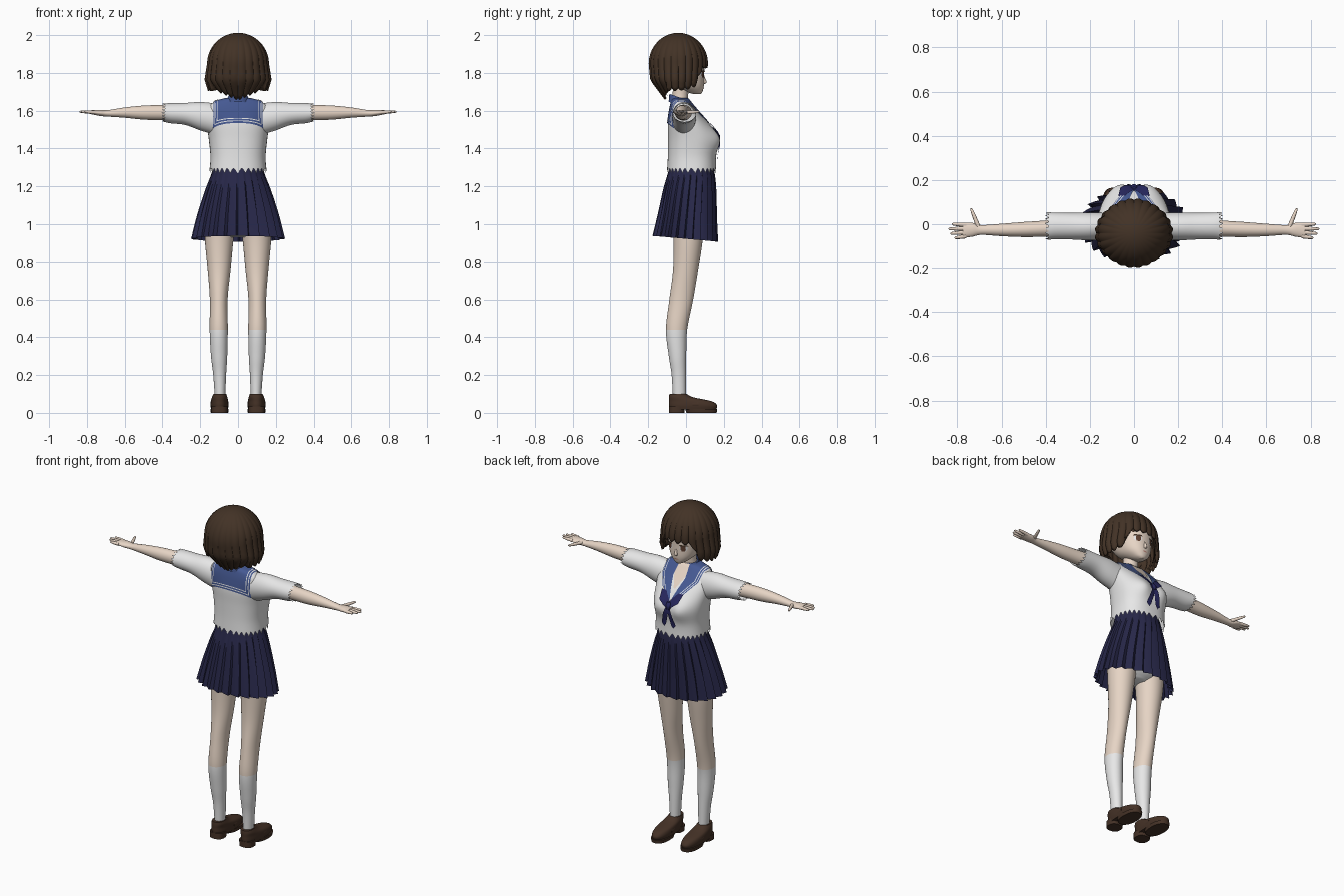
import bpy, bmesh, math
from mathutils import Vector
from mathutils.bvhtree import BVHTree

cube = bpy.data.objects.get("Cube")
if cube:
    bpy.data.objects.remove(cube, do_unlink=True)


def material(name, r, g, b):
    m = bpy.data.materials.new(name)
    m.use_nodes = True
    m.diffuse_color = (r, g, b, 1)
    bsdf = m.node_tree.nodes["Principled BSDF"]
    bsdf.inputs["Base Color"].default_value = (r, g, b, 1)
    bsdf.inputs["Roughness"].default_value = 0.7
    return m


SKIN = material("skin", 0.84, 0.70, 0.59)
WHITE = material("white cloth", 0.82, 0.82, 0.82)
NAVY = material("navy skirt", 0.02, 0.02, 0.065)
BLUE = material("blue collar", 0.06, 0.10, 0.29)
SCARF = material("dark blue scarf", 0.02, 0.02, 0.11)
HAIR = material("brown hair", 0.055, 0.032, 0.019)
LEATHER = material("brown leather", 0.06, 0.032, 0.02)
IRIS = material("brown iris", 0.11, 0.05, 0.03)
LIP = material("lip", 0.55, 0.28, 0.23)


def grid(name, nu, nv, point, mats, closed=True, caps=(False, False), mirror=False, rule=None, thick=0):
    """Surface of nu by nv points; point(i, j) may be None to leave a hole."""
    bm = bmesh.new()
    rows = []
    for i in range(nu):
        pts = [point(i, j) for j in range(nv)]
        rows.append([bm.verts.new(p) if p is not None else None for p in pts])
    for i in range(nu - 1):
        for j in range(nv if closed else nv - 1):
            k = (j + 1) % nv
            quad = (rows[i][j], rows[i][k], rows[i + 1][k], rows[i + 1][j])
            if None not in quad:
                bm.faces.new(quad)
    for end, row in zip(caps, (rows[0], rows[-1])):
        if end:
            bm.faces.new(row)
    bmesh.ops.recalc_face_normals(bm, faces=bm.faces)
    if rule:
        for f in bm.faces:
            f.material_index = rule(f.calc_center_median())
    me = bpy.data.meshes.new(name)
    bm.to_mesh(me)
    bm.free()
    for m in mats:
        me.materials.append(m)
    me.shade_smooth()
    me.set_sharp_from_angle(angle=0.8)
    ob = bpy.data.objects.new(name, me)
    bpy.context.collection.objects.link(ob)
    if thick:
        mod = ob.modifiers.new("thickness", "SOLIDIFY")
        mod.thickness, mod.offset = thick, -1
    if mirror:
        ob.modifiers.new("mirror", "MIRROR")
    return ob


def spline(rings, steps):
    """Smooth interpolation through the given rings."""
    out = []
    for i in range(len(rings) - 1):
        a, b, c, d = (rings[max(0, min(len(rings) - 1, i + o))] for o in (-1, 0, 1, 2))
        for s in range(steps):
            t = s / steps
            out.append([q + t / 2 * (r - p + t * (2 * p - 5 * q + 4 * r - w + t * (3 * (q - r) + w - p)))
                        for p, q, r, w in zip(a, b, c, d)])
    return out + [list(rings[-1])]


def loft(name, rings, mats, axis="Z", n=32, steps=5, power=2.0, deform=None, caps=(True, True), **kw):
    """Rings are (position, centre 1, centre 2, radius 1, radius 2) along an axis."""
    fine = spline(rings, steps)

    def point(i, j):
        pos, c1, c2, r1, r2 = fine[i]
        a = 2 * math.pi * j / n
        c, s = math.cos(a), math.sin(a)
        u = c1 + r1 * math.copysign(abs(c) ** (2 / power), c)
        v = c2 + r2 * math.copysign(abs(s) ** (2 / power), s)
        p = Vector({"Z": (u, v, pos), "X": (pos, u, v), "Y": (u, pos, v)}[axis])
        return deform(p, i / (len(fine) - 1), j) if deform else p

    return grid(name, len(fine), n, point, mats, caps=caps, **kw)


def tree_of(ob):
    me = ob.data
    return BVHTree.FromPolygons([v.co for v in me.vertices], [p.vertices for p in me.polygons])


def patch(name, tree, mat, rows, k=0.0, side=1, off=0.004, mirror=False, nu=6, nv=16):
    """Thin sheet laid on a surface. Rows are (height, x start, x end); k tilts the projection."""
    fine = [[p + (q - p) * s / nu for p, q in zip(a, b)] for a, b in zip(rows, rows[1:]) for s in range(nu)]
    fine.append(rows[-1])
    ray = Vector((0, -side, -k)).normalized()

    def point(i, j):
        h, x0, x1 = fine[i]
        hit, normal, _, _ = tree.ray_cast(Vector((x0 + (x1 - x0) * j / (nv - 1), side, h + k)), ray)
        if hit is None:
            return None
        return hit + normal * (off if normal.dot(ray) < 0 else -off)

    return grid(name, len(fine), nv, point, [mat], closed=False, mirror=mirror)


# Legs with socks
loft("leg_with_sock", [(.07, .095, -.035, .027, .034), (.2, .097, -.038, .034, .038), (.3, .1, -.045, .043, .046),
     (.44, .102, -.05, .048, .056), (.6, .102, -.025, .047, .063), (.75, .1, -.003, .06, .066),
     (.9, .1, .01, .074, .076), (1.02, .095, .012, .085, .085)],
     [SKIN, WHITE], mirror=True, rule=lambda c: 1 if c.z < .44 else 0)
loft("underwear", [(.93, 0, .01, .06, .05), (.98, 0, .01, .15, .1), (1.1, 0, .01, .155, .11),
     (1.25, 0, .02, .12, .1)], [WHITE])

# Loafers
loft("shoe_upper", [(.018, .098, .037, .044, .122), (.04, .098, .037, .048, .127), (.062, .098, .022, .046, .112),
     (.082, .097, -.025, .041, .065), (.1, .096, -.042, .034, .046)], [LEATHER], power=2.3, mirror=True)
loft("shoe_heel", [(0, .098, -.05, .042, .041), (.035, .098, -.048, .044, .042)], [LEATHER], steps=1, power=2.5, mirror=True)
loft("shoe_sole", [(0, .098, .082, .046, .08), (.02, .098, .08, .049, .085)], [LEATHER], steps=1, power=2.3, mirror=True)
loft("shoe_strap", [(.035, .098, .045, .049, .034), (.065, .098, .045, .049, .029)], [LEATHER], axis="Y", steps=1, mirror=True)

# Pleated skirt
PLEATS = 24


def pleat(p, t, j):
    r = 1 + .11 * t * ((j % 6) / 5 - .5)
    return Vector((p.x * r, .01 + (p.y - .01) * r, p.z - .09 * t * (p.y - .01)))


loft("pleated_skirt", [(1.33, 0, .025, .128, .108), (1.27, 0, .028, .138, .122), (1.18, 0, .02, .17, .137),
     (1.05, 0, .008, .208, .15), (.922, 0, -.003, .236, .165)], [NAVY], n=PLEATS * 6, deform=pleat, caps=(False, False))


# Blouse
def blouse_shape(p, t, j):
    if t == 0:
        p.z += .016 * (-1) ** j
    if p.y > 0:
        p.y += .026 * math.exp(-((abs(p.x) - .07) / .055) ** 2 - ((p.z - 1.45) / .065) ** 2)
    return p


torso = loft("blouse", [(1.285, 0, .03, .15, .13), (1.36, 0, .031, .146, .127), (1.45, 0, .032, .155, .127),
             (1.53, 0, .012, .165, .108), (1.6, 0, -.012, .168, .075), (1.643, 0, -.025, .132, .052),
             (1.662, 0, -.028, .07, .042)], [WHITE], n=60, power=2.4, deform=blouse_shape, caps=(False, True))


def ragged_cuff(p, t, j):
    if t == 1:
        p.x += .014 * (-1) ** j
    return p


loft("sleeve", [(.12, -.01, 1.555, .062, .083), (.2, -.01, 1.571, .063, .075), (.28, -.009, 1.583, .06, .058),
     (.36, -.008, 1.587, .06, .053), (.39, -.008, 1.589, .062, .048)],
     [WHITE], axis="X", n=36, deform=ragged_cuff, caps=(False, False), mirror=True)

# Arms and hands
loft("arm", [(.28, -.014, 1.59, .045, .042), (.4, -.02, 1.59, .037, .04), (.5, -.024, 1.59, .034, .037),
     (.6, -.026, 1.59, .028, .027), (.69, -.026, 1.586, .022, .017), (.73, -.025, 1.588, .031, .016),
     (.775, -.028, 1.592, .034, .011)], [SKIN], axis="X", n=24, mirror=True)
digits = bpy.data.curves.new("fingers", "CURVE")
digits.dimensions, digits.bevel_depth, digits.bevel_resolution = "3D", .01, 3
digits.use_fill_caps = True
FINGERS = [((.76, -.054), (.812, -.062)), ((.76, -.037), (.832, -.042)), ((.76, -.02), (.84, -.021)),
           ((.76, -.004), (.825, .001)), ((.705, -.01), (.738, .072))]
for s in (1, -1):
    for (x0, y0), (x1, y1) in FINGERS:
        sp = digits.splines.new("POLY")
        sp.points.add(3)
        for q, t, r in zip(sp.points, (0, .55, .92, 1), (1, .85, .6, .2)):
            q.co = (s * (x0 + (x1 - x0) * t), y0 + (y1 - y0) * t, 1.591 + .004 * t, 1)
            q.radius = r
digits.materials.append(SKIN)
bpy.context.collection.objects.link(bpy.data.objects.new("fingers", digits))

# Sailor collar with stripes, and scarf
tree = tree_of(torso)
patch("collar_back", tree, BLUE, [(1.67, -.127, .127), (1.458, -.13, .13)], .8, -1, nu=40, nv=30)
patch("collar_front", tree, BLUE, [(1.70, .03, .127), (1.55, .04, .12), (1.35, .0, .03)], .8, nu=24, mirror=True)
patch("neckline_skin", tree, SKIN, [(1.67, -.045, .045), (1.57, -.04, .04), (1.46, -.005, .005)], .8, off=.003)
for x, h in ((.122, 1.468), (.110, 1.482)):
    patch("back_stripe_side", tree, WHITE, [(1.65, x - .004, x), (h, x - .004, x)], .8, -1, .006, True, 24, 2)
    patch("back_stripe_low", tree, WHITE, [(h + .005, -x, x), (h, -x, x)], .8, -1, .006, nu=1, nv=24)
    patch("front_stripe", tree, WHITE, [(1.68, x - .004, x), (1.55, x - .011, x - .007), (1.38, x - .088, x - .083)],
          .8, 1, .007, True, 16, 2)
loft("collar_stand", [(1.645, 0, -.034, .066, .058), (1.688, 0, -.036, .054, .052)], [BLUE], steps=2,
     deform=lambda p, t, j: p - Vector((0, 0, .35 * (p.y + .085))), caps=(False, False))
patch("scarf_band", tree, SCARF, [(1.53, .04, .07), (1.485, .0, .06), (1.455, 0, .02)], off=.009, mirror=True)
patch("scarf_tail", tree, SCARF, [(1.465, -.003, .012), (1.42, .002, .03), (1.355, .016, .045), (1.335, .028, .03)],
      off=.008, mirror=True)
loft("scarf_knot", [(1.445, 0, .166, .012, .012), (1.465, 0, .165, .017, .016), (1.485, 0, .155, .014, .014)], [SCARF], n=16)

# Head, neck and face
loft("neck", [(1.62, 0, -.035, .05, .045), (1.68, 0, -.03, .041, .041), (1.75, 0, -.025, .043, .045)], [SKIN])
head = loft("head", [(1.687, 0, .06, .014, .018), (1.7, 0, .045, .038, .042), (1.735, 0, .01, .074, .085),
            (1.79, 0, -.018, .096, .114), (1.85, 0, -.035, .106, .13), (1.92, 0, -.035, .092, .11),
            (1.965, 0, -.035, .04, .05)], [SKIN], n=40, power=2.2)
loft("nose", [(1.74, 0, .088, .009, .006), (1.75, 0, .094, .010, .015), (1.775, 0, .093, .006, .007),
     (1.8, 0, .088, .003, .004)], [SKIN], n=12)
face = tree_of(head)
patch("eye_white", face, WHITE, [(1.776, .03, .055), (1.79, .022, .063), (1.81, .026, .061)], off=.002, mirror=True)
patch("iris", face, IRIS, [(1.775, .035, .049), (1.785, .03, .054), (1.802, .03, .054), (1.811, .034, .05)],
      off=.004, mirror=True)
patch("eyelash", face, HAIR, [(1.806, .02, .067), (1.814, .026, .062)], off=.005, mirror=True, nu=2)
patch("mouth", face, LIP, [(1.718, -.008, .008), (1.722, -.016, .016), (1.725, -.01, .01)], off=.002, nu=2)

# Bobbed hair with pointed locks; the hem height depends on the angle from the face
HEM = [(0, 1.832), (34, 1.828), (48, 1.735), (75, 1.715), (120, 1.71), (150, 1.685), (180, 1.665)]
COLUMNS = 168


def bob(scale, shift):
    def point(i, j):
        t, th = max(i, .3) / 24, 2 * math.pi * j / COLUMNS
        front = abs((math.degrees(th) - 90 + 180) % 360 - 180)
        (a0, z0), (a1, z1) = next((p, q) for p, q in zip(HEM, HEM[1:]) if front <= q[0] + 1e-6)
        lock = abs(((j + shift) % 7) / 3.5 - 1)
        hem = z0 + (z1 - z0) * (front - a0) / (a1 - a0) + .026 * lock - .008
        z = 2 - (2 - hem) * (1 - math.cos(t * math.pi / 2))
        r = math.sqrt(max(0, 1 - ((z - 1.85) / .15) ** 2)) if z > 1.85 else 1
        low = min(1, max(0, (1.85 - z) / .09))
        curl = max(0, (1.765 - z) / .1)
        r *= (1 - curl * (.55 if front > 115 else .2)) * (1 + .07 * t * (.5 - lock)) * scale
        return Vector((.15 * (1 + .09 * low) * r * math.cos(th),
                       -.041 + .143 * (1 - .06 * low) * r * math.sin(th), 1.85 + (z - 1.85) * scale))
    return point


grid("hair_outer", 25, COLUMNS, bob(1, 0), [HAIR], caps=(True, False), thick=.012)
grid("hair_inner", 25, COLUMNS, bob(.93, 3), [HAIR], caps=(True, False))
